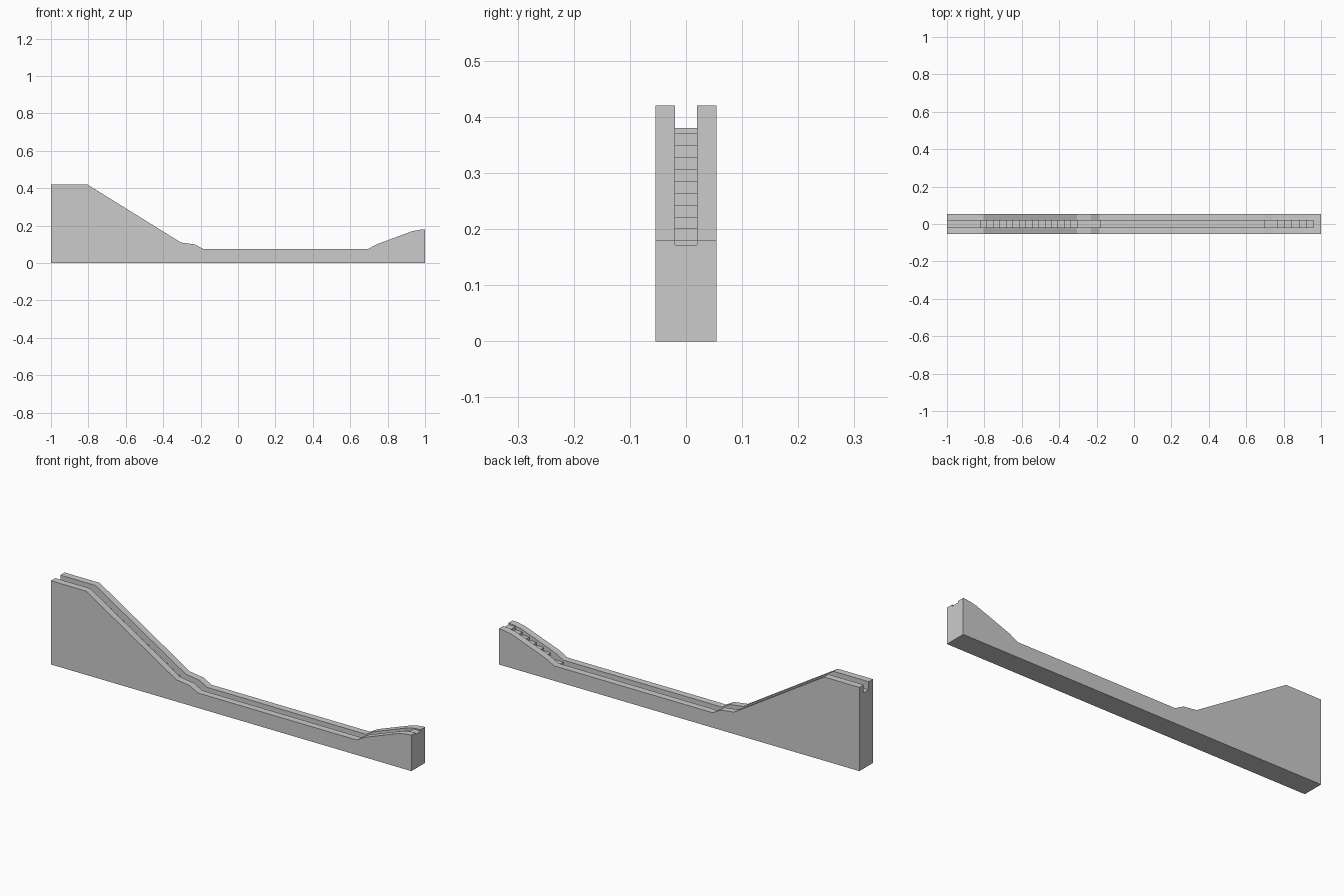
import bpy, bmesh

if "Cube" in bpy.data.objects:
    bpy.data.objects.remove(bpy.data.objects["Cube"])


def extrude_profile(name, points, y0, y1):
    """Solid made by extruding an x-z outline along y."""
    bm = bmesh.new()
    face = bm.faces.new([bm.verts.new((x, y0, z)) for x, z in points])
    res = bmesh.ops.extrude_face_region(bm, geom=[face])
    verts = [v for v in res["geom"] if isinstance(v, bmesh.types.BMVert)]
    bmesh.ops.translate(bm, verts=verts, vec=(0, y1 - y0, 0))
    bmesh.ops.recalc_face_normals(bm, faces=bm.faces)
    mesh = bpy.data.meshes.new(name)
    bm.to_mesh(mesh)
    bm.free()
    obj = bpy.data.objects.new(name, mesh)
    bpy.context.collection.objects.link(obj)
    return obj


HALF_WIDTH, HALF_CHANNEL = 0.054, 0.02

# Side walls
wall = [(-1, 0), (1, 0), (1, 0.18), (0.97, 0.178), (0.93, 0.17), (0.74, 0.10),
        (0.695, 0.075), (-0.185, 0.075), (-0.23, 0.10), (-0.305, 0.11),
        (-0.805, 0.42), (-1, 0.42)]
extrude_profile("front_wall", wall, -HALF_WIDTH, -HALF_CHANNEL)
extrude_profile("back_wall", wall, HALF_CHANNEL, HALF_WIDTH)

# Stepped channel floor: each step is (x of the riser, height after it)
steps = [(-0.82, 0.37)]
steps += [(-0.785 + 0.0345 * i, 0.349 - 0.0212 * i) for i in range(14)]
steps += [(-0.302, 0.06), (-0.26, 0.055), (-0.225, 0.05), (-0.205, 0.045),
          (-0.18, 0.035), (0.695, 0.065)]
steps += [(0.765 + 0.039 * i, 0.094 + 0.0156 * i) for i in range(6)]

floor = [(-1, 0), (-1, 0.38)]
for x, z in steps:
    floor += [(x, floor[-1][1]), (x, z)]
floor += [(1, floor[-1][1]), (1, 0)]
extrude_profile("stepped_channel", floor, -HALF_CHANNEL, HALF_CHANNEL)
